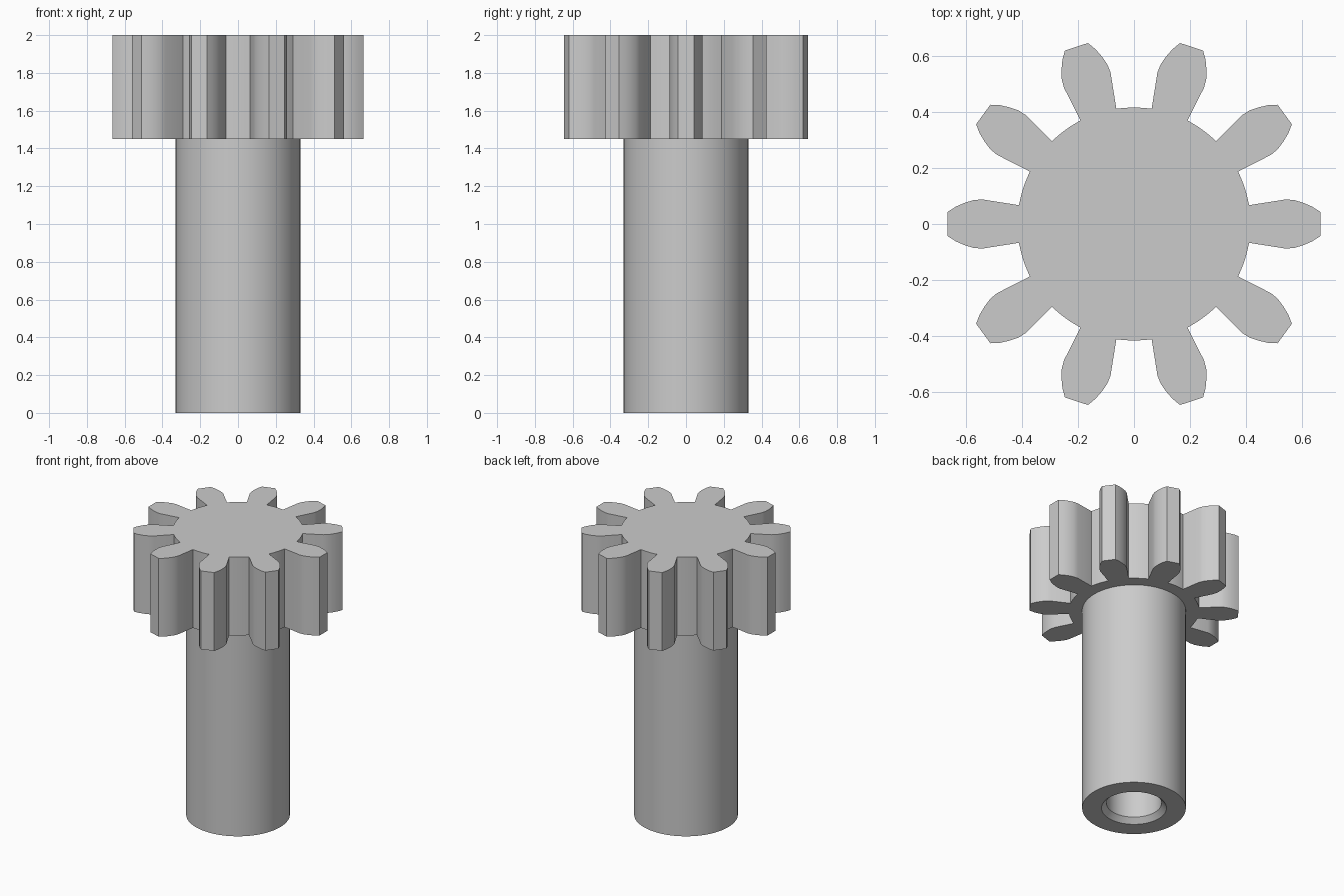
import bpy
import bmesh
from math import sin, cos, pi, radians, atan2
from mathutils import Matrix, Vector

cube = bpy.data.objects.get("Cube")
if cube:
    bpy.data.objects.remove(cube, do_unlink=True)

TEETH = 10
ROOT_RADIUS = 0.415
GEAR_BOTTOM, GEAR_TOP = 1.45, 2.0
SEGMENTS = 96

steel = bpy.data.materials.new("plain grey")
steel.use_nodes = True
grey = (0.6, 0.6, 0.6, 1)
steel.diffuse_color = grey
steel.node_tree.nodes["Principled BSDF"].inputs["Base Color"].default_value = grey


def finish(name, bm, angle):
    """Turn a bmesh into a shaded object."""
    bmesh.ops.recalc_face_normals(bm, faces=bm.faces)
    mesh = bpy.data.meshes.new(name)
    bm.to_mesh(mesh)
    bm.free()
    mesh.materials.append(steel)
    obj = bpy.data.objects.new(name, mesh)
    bpy.context.collection.objects.link(obj)
    bpy.ops.object.select_all(action="DESELECT")
    obj.select_set(True)
    bpy.context.view_layer.objects.active = obj
    bpy.ops.object.shade_smooth_by_angle(angle=radians(angle))
    return obj


# Toothed head: one mirrored tooth flank plus a root arc, repeated around z
flank = [(0.41, 0.067), (0.54, 0.0875), (0.57, 0.0855),
         (0.602, 0.076), (0.635, 0.062), (0.664, 0.043)]
tooth = [(x, -y) for x, y in flank] + flank[::-1]
root_half = atan2(flank[0][1], flank[0][0])
pitch = 2 * pi / TEETH
gap = pitch - 2 * root_half
ARC_STEPS = 6
for i in range(1, ARC_STEPS):
    a = root_half + gap * i / ARC_STEPS
    tooth.append((ROOT_RADIUS * cos(a), ROOT_RADIUS * sin(a)))

bm = bmesh.new()
outline = []
for k in range(TEETH):
    turn = Matrix.Rotation(k * pitch, 3, "Z")
    outline += [bm.verts.new(turn @ Vector((x, y, GEAR_BOTTOM))) for x, y in tooth]
base = bm.faces.new(outline)
top = bmesh.ops.extrude_face_region(bm, geom=[base], use_keep_orig=True)
moved = [v for v in top["geom"] if isinstance(v, bmesh.types.BMVert)]
bmesh.ops.translate(bm, verts=moved, vec=(0, 0, GEAR_TOP - GEAR_BOTTOM))
finish("gear_head", bm, 20)

# Shaft with a chamfered blind bore, turned from a half profile
profile = [(0, 1.4), (0.175, 1.4), (0.175, 0.035), (0.207, 0),
           (0.33, 0), (0.33, 1.5), (0, 1.5)]
bm = bmesh.new()
points = [bm.verts.new((r, 0, z)) for r, z in profile]
edges = [bm.edges.new(pair) for pair in zip(points, points[1:])]
bmesh.ops.spin(bm, geom=points + edges, cent=(0, 0, 0), axis=(0, 0, 1),
               angle=2 * pi, steps=SEGMENTS, use_merge=True)
bmesh.ops.remove_doubles(bm, verts=bm.verts, dist=0.0001)
finish("bored_shaft", bm, 30)
